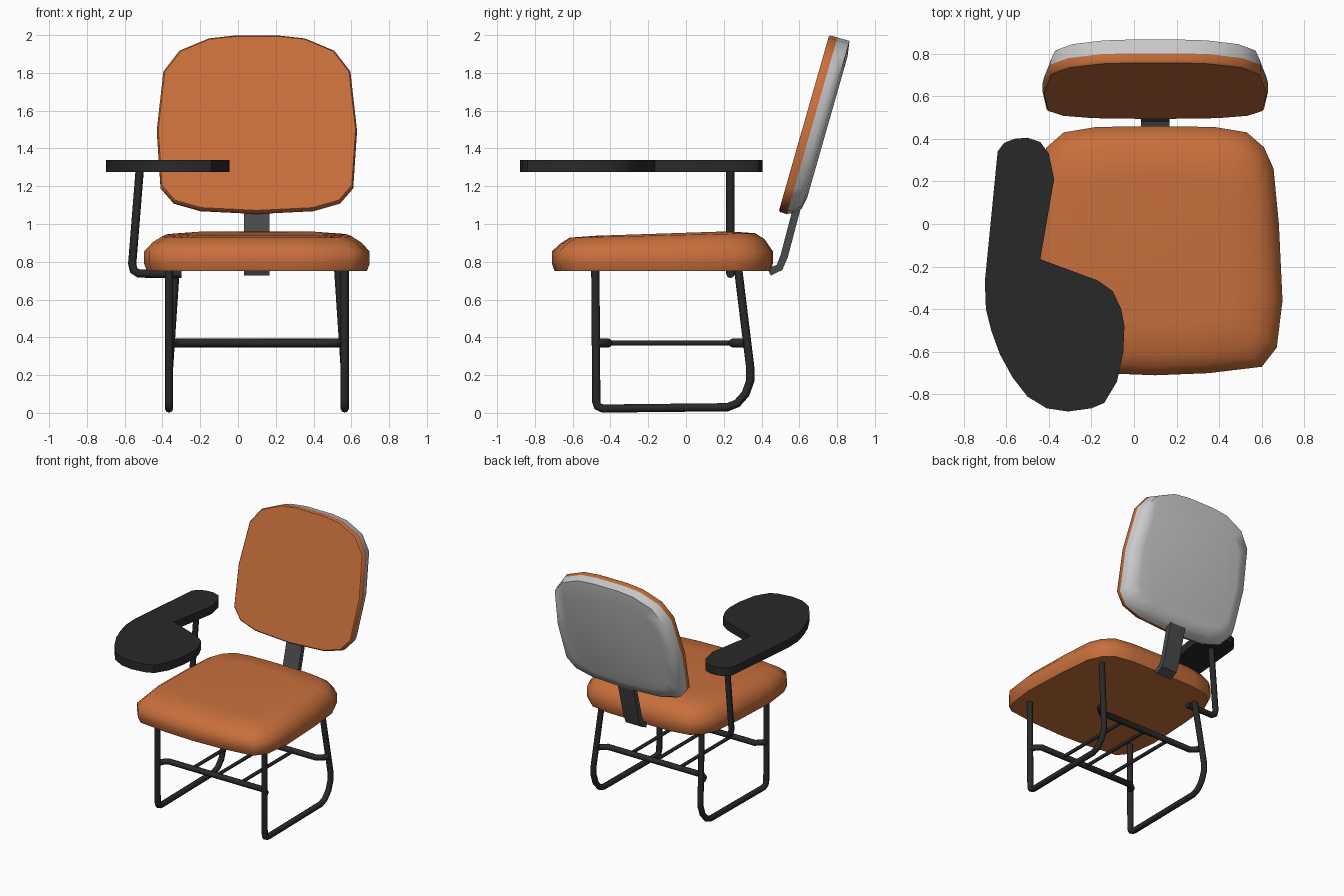
import bpy, bmesh, math
from mathutils import Vector

if "Cube" in bpy.data.objects:
    bpy.data.objects.remove(bpy.data.objects["Cube"])

CX = 0.1  # seat, back and frame are symmetric about this x


def material(name, rgb):
    m = bpy.data.materials.new(name)
    m.diffuse_color = (*rgb, 1)
    m.use_nodes = True
    m.node_tree.nodes["Principled BSDF"].inputs["Base Color"].default_value = m.diffuse_color
    return m


ORANGE = material("orange_fabric", (0.58, 0.16, 0.045))
BLACK = material("black_paint", (0.022, 0.022, 0.022))
DARK = material("dark_steel", (0.07, 0.07, 0.07))


def finish(ob, mat, angle):
    if mat:
        ob.data.materials.append(mat)
    bpy.ops.object.select_all(action='DESELECT')
    ob.select_set(True)
    bpy.context.view_layer.objects.active = ob
    if ob.type == 'CURVE':
        bpy.ops.object.convert(target='MESH')
    bpy.ops.object.shade_smooth_by_angle(angle=math.radians(angle))


def loft(name, rings, mat=None, angle=40):
    """Skin a stack of equal-length closed rings and cap both ends."""
    bm = bmesh.new()
    vs = [[bm.verts.new(p) for p in r] for r in rings]
    n = len(vs[0])
    for a, b in zip(vs, vs[1:]):
        for i in range(n):
            j = (i + 1) % n
            bm.faces.new((a[i], a[j], b[j], b[i]))
    bm.faces.new(vs[0])
    bm.faces.new(vs[-1])
    bmesh.ops.recalc_face_normals(bm, faces=bm.faces)
    me = bpy.data.meshes.new(name)
    bm.to_mesh(me)
    bm.free()
    ob = bpy.data.objects.new(name, me)
    bpy.context.collection.objects.link(ob)
    finish(ob, mat, angle)


def tube(name, pts, r, mat=BLACK):
    cu = bpy.data.curves.new(name, 'CURVE')
    cu.dimensions = '3D'
    cu.bevel_depth = r
    cu.bevel_resolution = 2
    cu.use_fill_caps = True
    s = cu.splines.new('POLY')
    s.points.add(len(pts) - 1)
    for p, co in zip(s.points, pts):
        p.co = (*co, 1)
    ob = bpy.data.objects.new(name, cu)
    bpy.context.collection.objects.link(ob)
    finish(ob, mat, 50)


def mirrored(half):
    """Half outline (from centre line to centre line) -> full outline."""
    return half + [(-x, v) for x, v in reversed(half) if x > 0]


# Seat cushion
seat = mirrored([(0, 0.46), (0.28, 0.455), (0.43, 0.43), (0.51, 0.36), (0.555, 0.26),
                 (0.58, 0), (0.597, -0.36), (0.57, -0.58), (0.50, -0.67),
                 (0.25, -0.70), (0, -0.71)])
rings = []
for z, s in [(0.75, 0.975), (0.79, 1), (0.855, 1), (0.91, 0.925), (0.942, 0.84), (0.952, 0.6)]:
    tilt = 0.02 if z > 0.87 else 0
    rings.append([(CX + x * s, -0.125 + (y + 0.125) * s, z + tilt * y) for x, y in seat])
loft("seat", rings, ORANGE, 50)

# Leaning backrest: front pad and rear shell share one outline
back = mirrored([(0, 2.0), (0.12, 2.0), (0.255, 1.985), (0.41, 1.92), (0.495, 1.81),
                 (0.53, 1.5), (0.51, 1.2), (0.44, 1.12), (0.30, 1.08), (0, 1.065)])


def back_ring(d, s=1.0, pivot=2.0):
    ring = []
    for x, z in back:
        zz = pivot + (z - pivot) * s
        ring.append((CX + x * s, 0.492 + 0.286 * (zz - 1.07) + d * 0.961, zz - d * 0.275))
    return ring


loft("backrest_pad", [back_ring(0, 0.985, 1.53), back_ring(0.01), back_ring(0.045)], ORANGE)
loft("backrest_shell", [back_ring(0.045), back_ring(0.075, 0.985),
                        back_ring(0.112, 0.95), back_ring(0.125, 0.8, 1.6)], None, 60)

# Flat bracket joining seat and backrest
path = [(0.60, 1.13), (0.575, 1.04), (0.52, 0.83), (0.495, 0.77), (0.44, 0.745)]
rings = []
for i, (y, z) in enumerate(path):
    a, b = Vector(path[max(i - 1, 0)]), Vector(path[min(i + 1, len(path) - 1)])
    t = (b - a).normalized() * 0.02
    rings.append([(CX + sx * 0.067, y - k * t.y, z + k * t.x)
                  for sx, k in ((-1, -1), (1, -1), (1, 1), (-1, 1))])
loft("back_bracket", rings, DARK, 30)

# Side leg loops
for side, sx in (("left", -1), ("right", 1)):
    X, T = CX + sx * 0.465, CX + sx * 0.43
    tube(side + "_leg_loop",
         [(X, -0.48, 0.77), (X, -0.475, 0.06), (X, -0.468, 0.035), (X, -0.44, 0.023),
          (X, 0.22, 0.03), (X, 0.27, 0.05), (X, 0.315, 0.10), (X, 0.34, 0.17),
          (X, 0.34, 0.24), (T, 0.275, 0.77)], 0.022)

# Cross bars with bent ends
for name, ye, ym in (("front_crossbar", -0.475, -0.41), ("rear_crossbar", 0.31, 0.245)):
    half = [(0.462, ye), (0.45, (ye + ym) / 2), (0.41, ym)]
    tube(name, [(CX + x, y, 0.37) for x, y in half] +
         [(CX - x, y, 0.37) for x, y in reversed(half)], 0.023)

# Thin rack rods under the seat
for i in range(3):
    x = CX + (i - 1) * 0.21
    tube(f"rack_rod_{i + 1}", [(x, -0.41, 0.37), (x, 0.245, 0.37)], 0.013)

# Writing tablet
tablet = [(-0.64, 0.34), (-0.61, 0.38), (-0.56, 0.4), (-0.5, 0.405), (-0.44, 0.385), (-0.40, 0.33),
          (-0.375, 0.21), (-0.44, -0.165), (-0.17, -0.265), (-0.10, -0.315), (-0.06, -0.4),
          (-0.045, -0.48), (-0.05, -0.6), (-0.08, -0.74), (-0.14, -0.84), (-0.2, -0.865),
          (-0.31, -0.88), (-0.41, -0.865), (-0.5, -0.81), (-0.57, -0.72), (-0.63, -0.61),
          (-0.67, -0.5), (-0.695, -0.4), (-0.70, -0.27)]
loft("writing_tablet", [[(x, y, z) for x, y in tablet] for z in (1.275, 1.338)], BLACK, 35)

# Tablet support arm
tube("tablet_arm", [(-0.52, 0.235, 1.29), (-0.56, 0.235, 0.79), (-0.553, 0.235, 0.755),
                    (-0.525, 0.235, 0.737), (-0.30, 0.235, 0.735)], 0.022)
